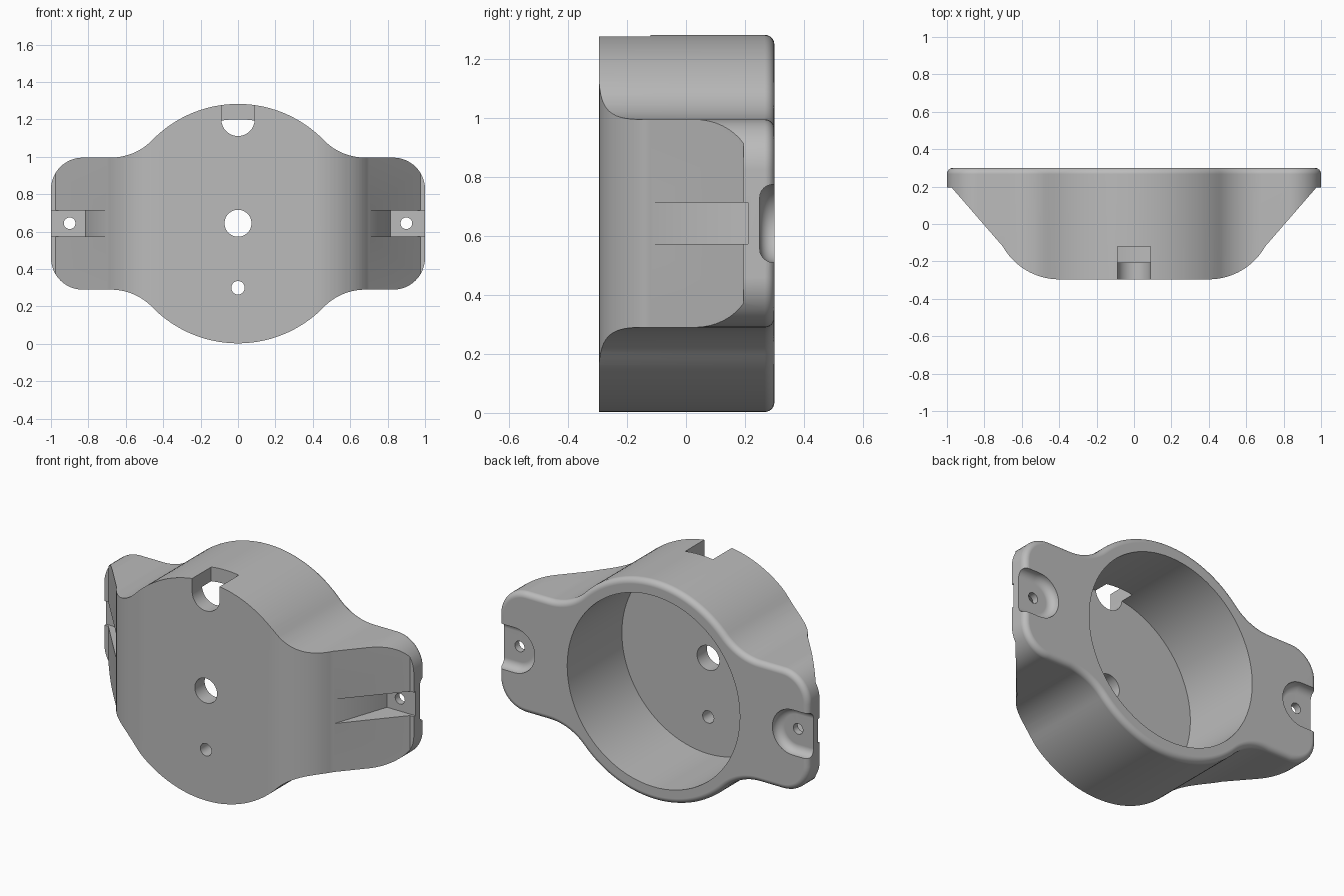
import bpy, bmesh
from math import sin, cos, pi, atan2, hypot

if "Cube" in bpy.data.objects:
    bpy.data.objects.remove(bpy.data.objects["Cube"])

CZ = 0.643                    # height of the housing axis
R, EAR_H, EAR_R = 0.64, 0.353, 0.17
BACK, FRONT = 0.3, -0.296

grey = bpy.data.materials.new("plain_grey")
grey.use_nodes = True
grey.diffuse_color = (0.5, 0.5, 0.5, 1)
grey.node_tree.nodes["Principled BSDF"].inputs["Base Color"].default_value = (0.5, 0.5, 0.5, 1)


def arc(cx, cy, r, a0, a1, n):
    return [(cx + r * cos(a0 + (a1 - a0) * i / n), cy + r * sin(a0 + (a1 - a0) * i / n))
            for i in range(n + 1)]


def prism(name, pts, lo, hi, along="y", rim=None, radius=0.03):
    """Extrude a 2D profile along y or z; round the rim lying at y = rim."""
    place = (lambda p, d: (p[0], d, p[1])) if along == "y" else (lambda p, d: (p[0], p[1], d))
    bm = bmesh.new()
    face = bm.faces.new([bm.verts.new(place(p, lo)) for p in pts])
    top = bmesh.ops.extrude_face_region(bm, geom=[face])["geom"]
    for v in (g for g in top if isinstance(g, bmesh.types.BMVert)):
        v.co["xyz".index(along)] = hi
    bmesh.ops.recalc_face_normals(bm, faces=bm.faces)
    if rim is not None:
        edges = [e for e in bm.edges if all(abs(v.co.y - rim) < 1e-5 for v in e.verts)]
        bmesh.ops.bevel(bm, geom=edges, offset=radius, segments=6, profile=0.5, affect="EDGES")
    mesh = bpy.data.meshes.new(name)
    bm.to_mesh(mesh)
    bm.free()
    ob = bpy.data.objects.new(name, mesh)
    bpy.context.collection.objects.link(ob)
    mesh.materials.append(grey)
    return ob


def combine(target, tool, operation="DIFFERENCE"):
    mod = target.modifiers.new(tool.name, "BOOLEAN")
    mod.object, mod.operation, mod.solver = tool, operation, "EXACT"
    bpy.context.view_layer.objects.active = target
    bpy.ops.object.modifier_apply(modifier=mod.name)
    bpy.data.objects.remove(tool)


def mirrored(pts):
    """Close a right-hand profile with its reflection in x."""
    return pts + [(-x, y) for x, y in reversed(pts)]


def dedupe(pts):
    out = []
    for p in pts:
        if not out or hypot(p[0] - out[-1][0], p[1] - out[-1][1]) > 1e-4:
            out.append(p)
    if hypot(out[0][0] - out[-1][0], out[0][1] - out[-1][1]) < 1e-4:
        out.pop()
    return out


# Outline: round drum blended by fillets into two round-cornered ears
fx = 0.68
fr = (fx**2 + EAR_H**2 - R**2) / (2 * (R - EAR_H))
ang = atan2(EAR_H + fr, fx)
quarter = (arc(0, 0, R, pi / 2, ang, 20)
           + arc(fx, EAR_H + fr, fr, ang + pi, 1.5 * pi, 14)
           + arc(1 - EAR_R, EAR_H - EAR_R, EAR_R, pi / 2, 0, 12))
half = quarter + [(x, -z) for x, z in reversed(quarter)]
outline = dedupe([(x, z + CZ) for x, z in mirrored(half)])
housing = prism("mounting_housing", outline, FRONT, BACK, rim=BACK, radius=0.033)

# Plan shape: flat front, rounded shoulders, sloping ears
plan = ([(0.4, FRONT)] + arc(0.4, 0.05, 0.346, -pi / 2, -0.515, 16)[1:]
        + [(0.975, 0.195), (1.1, 0.195), (1.1, 0.4)])
combine(housing, prism("plan_shape", mirrored(plan), -0.2, 1.5, along="z"), "INTERSECT")

# Round cavity open at the back
combine(housing, prism("cavity", arc(0, CZ, 0.558, 0, 2 * pi, 96)[:-1], -0.205, 0.5))

# Centre hole and small lower hole
for z, r in ((0.645, 0.072), (0.3, 0.036)):
    combine(housing, prism("front_hole", arc(0, z, r, 0, 2 * pi, 40)[:-1], -0.5, 0))

# Cable notch at the top of the front
notch = arc(0, 1.2, 0.089, pi, 2 * pi, 24) + [(0.089, 1.5), (-0.089, 1.5)]
combine(housing, prism("cable_notch", notch, -0.5, -0.12))

# Each ear: front screw slot, back pocket, screw hole
for s in (-1, 1):
    slot = [(s * x, y) for x, y in ((0.67, -0.22), (0.816, 0.21), (1.2, 0.21), (1.2, -0.22))]
    combine(housing, prism("screw_slot", slot, 0.573, 0.714, along="z"))
    pocket = [(s * x, z) for x, z in arc(0.9, CZ, 0.132, pi / 2, 1.5 * pi, 28)
              + [(1.2, CZ - 0.132), (1.2, CZ + 0.132)]]
    combine(housing, prism("back_pocket", pocket, 0.25, 0.4, rim=0.25, radius=0.045))
    combine(housing, prism("screw_hole", arc(s * 0.9, 0.645, 0.031, 0, 2 * pi, 32)[:-1], 0, 0.4))

# Smooth curved walls, keep sharp edges
bpy.ops.object.select_all(action="DESELECT")
housing.select_set(True)
bpy.context.view_layer.objects.active = housing
bpy.ops.object.shade_smooth_by_angle(angle=0.5)
normals = housing.modifiers.new("even_shading", "WEIGHTED_NORMAL")
normals.keep_sharp = True
